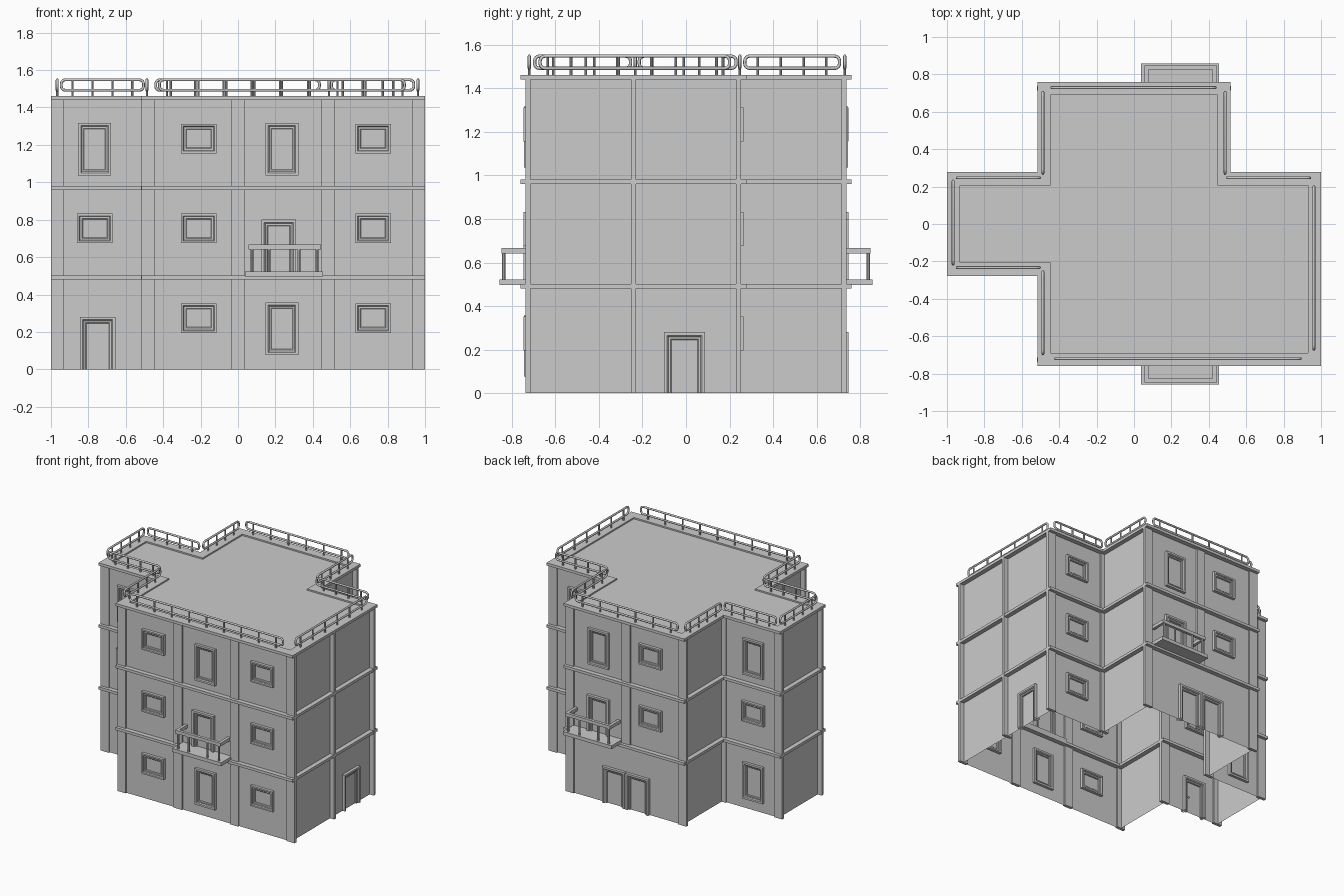
import bpy, bmesh, math
from mathutils import Vector

if "Cube" in bpy.data.objects:
    bpy.data.objects.remove(bpy.data.objects["Cube"])

GX, GY, MX, MY = 0.965, 0.725, 0.482, 0.242
OUT = [(-GX, -MY), (-MX, -MY), (-MX, -GY), (GX, -GY), (GX, MY),
       (MX, MY), (MX, GY), (-MX, GY), (-MX, MY), (-GX, MY)]


def finish(name, bm):
    bmesh.ops.recalc_face_normals(bm, faces=bm.faces)
    me = bpy.data.meshes.new(name)
    bm.to_mesh(me)
    bm.free()
    ob = bpy.data.objects.new(name, me)
    bpy.context.collection.objects.link(ob)
    return ob


def add_box(bm, x0, x1, y0, y1, z0, z1):
    r = bmesh.ops.create_cube(bm, size=1)
    for v in r['verts']:
        v.co = Vector(((x0 + x1) / 2 + v.co.x * (x1 - x0),
                       (y0 + y1) / 2 + v.co.y * (y1 - y0),
                       (z0 + z1) / 2 + v.co.z * (z1 - z0)))


def add_post(bm, x, y, z0, z1, r, seg=8):
    res = bmesh.ops.create_cone(bm, cap_ends=True, segments=seg, radius1=r, radius2=r, depth=z1 - z0)
    bmesh.ops.translate(bm, verts=res['verts'], vec=(x, y, (z0 + z1) / 2))


def offset(d):
    pts, n = [], len(OUT)
    for i in range(n):
        p, a, b = Vector(OUT[i]), Vector(OUT[i - 1]), Vector(OUT[(i + 1) % n])
        e1, e2 = (p - a).normalized(), (b - p).normalized()
        pts.append(p + d * Vector((e1.y + e2.y, -e1.x - e2.x)))
    return pts


def add_rings(bm, rings, closed_profile=True, closed_ring=True):
    # skin a list of point rings together
    vs = [[bm.verts.new(p) for p in r] for r in rings]
    m, n = len(vs), len(vs[0])
    for j in range(m if closed_profile else m - 1):
        for i in range(n if closed_ring else n - 1):
            k = (i + 1) % n
            bm.faces.new((vs[j][i], vs[j][k], vs[(j + 1) % m][k], vs[(j + 1) % m][i]))
    return vs


# wall shell, open underneath, with roof deck
bm = bmesh.new()
vs = add_rings(bm, [[(x, y, z) for x, y in OUT] for z in (0, 1.45)], False)
bm.faces.new(vs[1])
finish("walls_and_roof", bm)

# ledges around every floor
bm = bmesh.new()
outer, inner = offset(0.035), offset(-0.035)
for z in (0.48, 0.96, 1.44):
    add_rings(bm, [[(p.x, p.y, h) for p in ring] for ring, h in
                   ((outer, z), (outer, z + 0.021), (inner, z + 0.021), (inner, z))])
finish("floor_ledges", bm)

# pillars at the corners and along the walls
bm = bmesh.new()
for x, y in OUT + [(GX, -MY), (MX, -GY), (0, -GY), (0, GY)]:
    z0 = 0.48 if (x, y) == (0, GY) else 0
    add_box(bm, x - 0.036, x + 0.036, y - 0.0115, y + 0.0115, z0, 1.445)
finish("pillars", bm)


# surrounds for windows and doors, standing out on both wall sides
def frame(bm, axis, wall, c, z0, w, h, t=0.02, depth=0.02, door=False):
    def rect(i, d):
        a, b = c - w / 2 + i, c + w / 2 - i
        lo, hi = (z0 if door else z0 + i), z0 + h - i
        pts = [(a, lo), (a, hi), (b, hi), (b, lo)]
        return [(u, wall + d, z) if axis == 'y' else (wall + d, u, z) for u, z in pts]
    add_rings(bm, [rect(0, -depth), rect(0, depth), rect(t * 0.7, depth), rect(t, depth * 0.7),
                   rect(t, -depth * 0.7), rect(t * 0.7, -depth)], True, not door)


FL = (0, 0.48, 0.96)
small = [(-0.21, s * GY, f) for s in (-1, 1) for f in FL[1:]] + [(-0.21, -GY, 0)]
small += [(0.722, -GY, f) for f in FL] + [(0.735, MY, f) for f in FL]
small += [(-0.765, -MY, FL[1]), (-0.75, MY, FL[1])]
tall = [(0.235, -GY, 0), (0.235, -GY, FL[2]), (0.235, GY, FL[2]),
        (-0.767, -MY, FL[2]), (-0.75, MY, 0), (-0.75, MY, FL[2])]
doors = [('y', -MY, -0.75, 0, 0.19), ('x', GX, -0.007, 0, 0.19), ('y', GY, -0.1, 0, 0.195),
         ('y', GY, 0.1, 0, 0.195), ('y', -GY, 0.218, 0.52, 0.185), ('y', GY, 0.235, 0.52, 0.185)]

bm = bmesh.new()
for x, y, f in small:
    frame(bm, 'y', y, x, f + 0.195, 0.19, 0.157, 0.016, 0.022)
    frame(bm, 'y', y, x, f + 0.211, 0.158, 0.125, 0.014, 0.012)
finish("small_windows", bm)

bm = bmesh.new()
for x, y, f in tall:
    frame(bm, 'y', y, x, f + 0.077, 0.175, 0.28, 0.02, 0.02)
    frame(bm, 'y', y, x, f + 0.097, 0.135, 0.24, 0.012, 0.009)
finish("tall_windows", bm)

bm = bmesh.new()
knobs = bmesh.new()
for axis, wall, c, z0, w in doors:
    frame(bm, axis, wall, c, z0, w, 0.28, 0.021, 0.022, True)
    frame(bm, axis, wall, c, z0, w - 0.042, 0.259, 0.014, 0.011, True)
    s = 1 if wall > 0 else -1
    r = bmesh.ops.create_uvsphere(knobs, u_segments=10, v_segments=6, radius=0.007)
    pos = (c + 0.05, wall - s * 0.008, z0 + 0.12)
    bmesh.ops.translate(knobs, verts=r['verts'], vec=pos if axis == 'y' else (pos[1], pos[0], pos[2]))
finish("door_frames", bm)
finish("door_knobs", knobs)

# balconies at front and back
for label, s in (("front", -1), ("back", 1)):
    bm = bmesh.new()
    ys = lambda a, b: sorted((s * a, s * b))
    add_box(bm, 0.037, 0.455, *ys(0.69, 0.857), 0.496, 0.523)
    add_box(bm, 0.055, 0.443, *ys(0.826, 0.848), 0.642, 0.667)
    for x in (0.055, 0.421):
        add_box(bm, x, x + 0.022, *ys(0.725, 0.83), 0.642, 0.667)
    for x in (0.075, 0.165, 0.325, 0.423):
        add_post(bm, x, s * 0.837, 0.52, 0.645, 0.008)
    finish(label + "_balcony", bm)


# roof railings: rounded tube loops standing on short posts
def railing(i, a, b):
    a, b = Vector((*a, 0)), Vector((*b, 0))
    L, u = (b - a).length, (b - a).normalized()
    z0, z1, r = 1.492, 1.548, 0.022
    cu = bpy.data.curves.new("rail", 'CURVE')
    cu.dimensions = '3D'
    cu.bevel_depth, cu.bevel_resolution = 0.0075, 2
    pts = []
    for cx, cz, q in ((L - r, z1 - r, 0), (r, z1 - r, 1), (r, z0 + r, 2), (L - r, z0 + r, 3)):
        for k in range(5):
            t = (q + k / 4) * math.pi / 2
            pts.append(a + u * (cx + r * math.cos(t)) + Vector((0, 0, cz + r * math.sin(t))))
    sp = cu.splines.new('POLY')
    sp.points.add(len(pts) - 1)
    for p, v in zip(sp.points, pts):
        p.co = (*v, 1)
    sp.use_cyclic_u = True
    ob = bpy.data.objects.new("roof_rail_%d" % i, cu)
    bpy.context.collection.objects.link(ob)
    bm = bmesh.new()
    n = max(4, round(L / 0.15))
    for k in range(n):
        p = a + u * (0.06 + (L - 0.12) * k / (n - 1))
        add_post(bm, p.x, p.y, 1.455, z1, 0.006)
    finish("roof_rail_posts_%d" % i, bm)


RAILS = [((-0.42, -0.72), (0.89, -0.72)), ((0.962, -0.67), (0.962, 0.2)),
         ((0.5, 0.247), (0.94, 0.247)), ((0.487, 0.27), (0.487, 0.705)),
         ((-0.44, 0.729), (0.435, 0.729)), ((-0.487, 0.27), (-0.487, 0.705)),
         ((-0.945, 0.247), (-0.505, 0.247)), ((-0.967, -0.215), (-0.967, 0.23)),
         ((-0.945, -0.233), (-0.505, -0.233)), ((-0.487, -0.695), (-0.487, -0.255))]
for i, (a, b) in enumerate(RAILS):
    railing(i, a, b)
